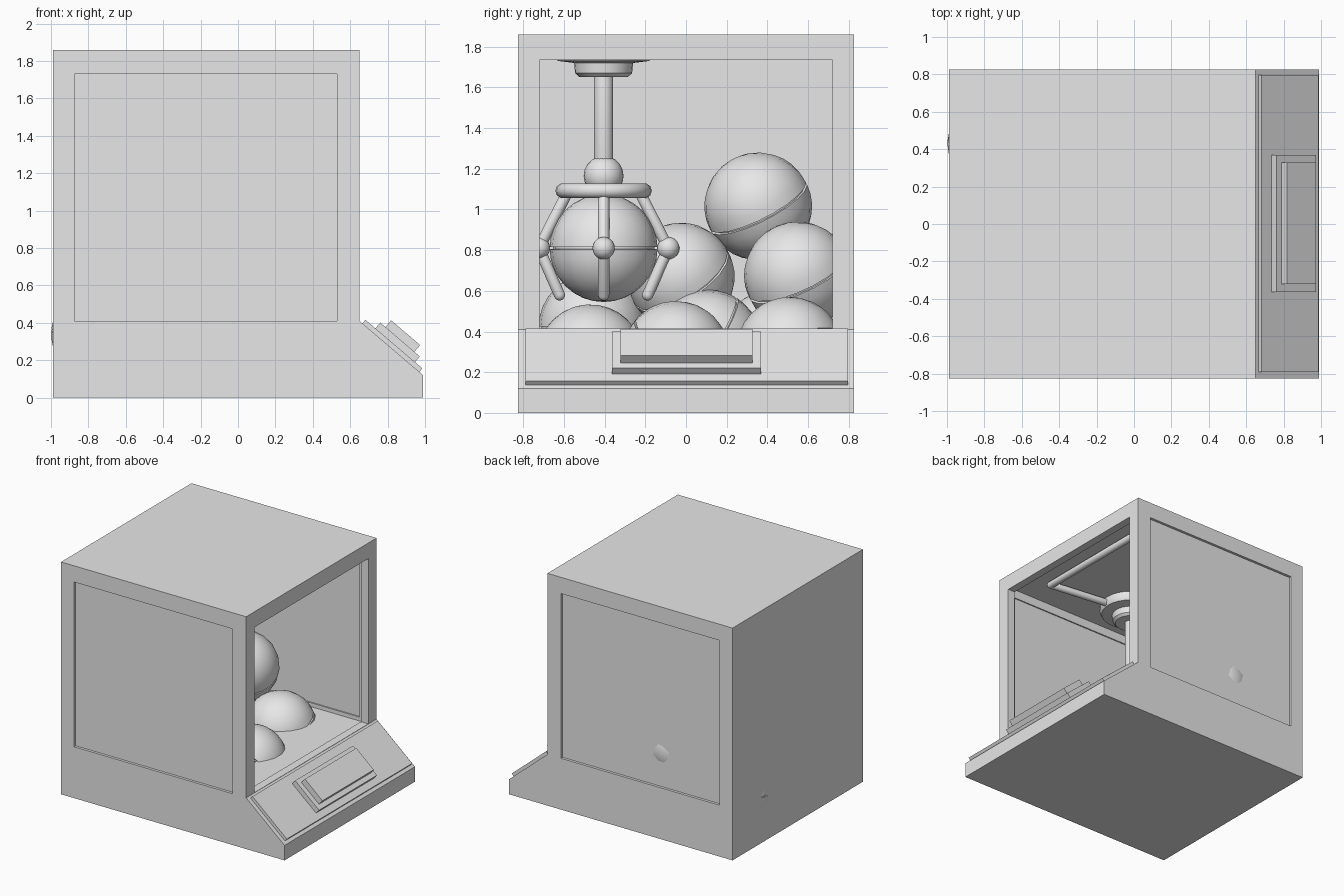
import bpy, bmesh, math
from mathutils import Vector, Euler

if "Cube" in bpy.data.objects:
    bpy.data.objects.remove(bpy.data.objects["Cube"])

grey = bpy.data.materials.new("light_grey")
grey.diffuse_color = (0.8, 0.8, 0.8, 1)
grey.use_nodes = True
grey.node_tree.nodes["Principled BSDF"].inputs["Base Color"].default_value = grey.diffuse_color


def add_object(name, bm, smooth=False):
    bmesh.ops.recalc_face_normals(bm, faces=bm.faces)
    mesh = bpy.data.meshes.new(name)
    bm.to_mesh(mesh)
    bm.free()
    mesh.materials.append(grey)
    ob = bpy.data.objects.new(name, mesh)
    bpy.context.collection.objects.link(ob)
    if smooth:
        bpy.ops.object.select_all(action='DESELECT')
        bpy.context.view_layer.objects.active = ob
        ob.select_set(True)
        bpy.ops.object.shade_smooth_by_angle(angle=math.radians(40))
    return ob


def prism(name, profile, y0, y1):
    """Extrude an x-z profile along y."""
    bm = bmesh.new()
    face = bm.faces.new([bm.verts.new((x, y0, z)) for x, z in profile])
    ext = bmesh.ops.extrude_face_region(bm, geom=[face])["geom"]
    bmesh.ops.translate(bm, vec=(0, y1 - y0, 0),
                        verts=[v for v in ext if isinstance(v, bmesh.types.BMVert)])
    return add_object(name, bm)


def box(name, x0, x1, y0, y1, z0, z1):
    return prism(name, [(x0, z0), (x1, z0), (x1, z1), (x0, z1)], y0, y1)


def lathe(name, profile, loc, rot=(0, 0, 0), steps=20):
    """Spin an (r, z) profile around z."""
    bm = bmesh.new()
    verts = [bm.verts.new((r, 0, z)) for r, z in profile]
    edges = [bm.edges.new(p) for p in zip(verts, verts[1:])]
    bmesh.ops.spin(bm, geom=verts + edges, cent=(0, 0, 0), axis=(0, 0, 1),
                   angle=2 * math.pi, steps=steps)
    bmesh.ops.remove_doubles(bm, verts=bm.verts, dist=0.0005)
    ob = add_object(name, bm, True)
    ob.location, ob.rotation_euler = loc, rot
    return ob


def rod(name, a, b, r):
    """Straight round bar with domed ends."""
    a, b = Vector(a), Vector(b)
    d = b - a
    arc = [i * math.pi / 8 for i in range(5)]
    prof = [(r * math.sin(t), -r * math.cos(t)) for t in arc]
    prof += [(r * math.cos(t), d.length + r * math.sin(t)) for t in arc]
    return lathe(name, prof, a, d.to_track_quat('Z', 'Y').to_euler(), 14)


def knob(name, loc, r):
    prof = [(r * math.sin(i * math.pi / 10), -r * math.cos(i * math.pi / 10)) for i in range(11)]
    return lathe(name, prof, loc)


# Cabinet with sloped console front, hollowed out
cabinet = prism("cabinet", [(-0.99, 0), (0.99, 0), (0.99, 0.12), (0.65, 0.41),
                            (0.65, 1.86), (-0.99, 1.86)], -0.825, 0.825)
cutters = [box("cavity_cutter", -0.93, 0.585, -0.78, 0.78, 0.38, 1.80),
           box("front_cutter", 0.3, 0.9, -0.72, 0.72, 0.412, 1.735),
           box("window_cutter", -0.875, 0.53, -1, 1, 0.411, 1.73)]
bpy.context.view_layer.objects.active = cabinet
for c in cutters:
    mod = cabinet.modifiers.new("cut", 'BOOLEAN')
    mod.operation, mod.solver, mod.object = 'DIFFERENCE', 'EXACT', c
    bpy.ops.object.modifier_apply(modifier=mod.name)
    bpy.data.objects.remove(c)

# Side window panes, set slightly into the walls
for side, name in ((-1, "left_window"), (1, "right_window")):
    y0, y1 = sorted((side * 0.79, side * 0.804))
    box(name, -0.875, 0.53, y0, y1, 0.411, 1.73)

# Stacked plates on the sloped console: distance down slope, height off it, half width
along, out = Vector((0.761, -0.649)), Vector((0.649, 0.761))
for name, s0, s1, h0, h1, w in (("console_panel", 0.02, 0.42, 0, 0.025, 0.79),
                                ("button_frame", 0.09, 0.368, 0.025, 0.065, 0.363),
                                ("button", 0.126, 0.33, 0.065, 0.112, 0.322)):
    corners = [(s0, h0), (s1, h0), (s1, h1), (s0, h1)]
    prism(name, [Vector((0.65, 0.41)) + along * s + out * h for s, h in corners],
          -w, w + 0.006)

# Ceiling rails
cx, cy = -0.31, -0.405
rod("cross_rail", (0.41, -0.50, 1.765), (0.41, 0.50, 1.765), 0.028)
rod("carriage_rail", (0.41, -0.50, 1.765), (cx, cy, 1.765), 0.028)

# Claw carriage, pole, hub and ring
lathe("carriage", [(0, 1.80), (0.235, 1.80), (0.24, 1.755), (0.225, 1.73), (0.145, 1.72),
                   (0.14, 1.67), (0.12, 1.652), (0, 1.652)], (cx, cy, 0), steps=28)
rod("claw_pole", (cx, cy, 1.2), (cx, cy, 1.68), 0.048)
knob("claw_hub", (cx, cy, 1.165), 0.098)
ring = [(0.2 + 0.037 * math.cos(t * math.pi / 5), 1.092 + 0.037 * math.sin(t * math.pi / 5))
        for t in range(-3, 4)]
lathe("claw_ring", [(0, ring[0][1])] + ring + [(0, ring[-1][1])], (cx, cy, 0), steps=28)

# Four jointed fingers
for i in range(4):
    a = i * math.pi / 2
    top, joint, tip = [(cx + r * math.cos(a), cy + r * math.sin(a), z)
                       for r, z in ((0.185, 1.07), (0.318, 0.81), (0.217, 0.58))]
    rod("upper_finger", top, joint, 0.028)
    rod("lower_finger", joint, tip, 0.028)
    knob("finger_joint", joint, 0.055)

# Capsule balls with a seam groove round the middle
R = 0.265
half = [(R * math.cos(t), R * math.sin(t)) for t in
        [0.022] + [i * math.pi / 16 for i in range(1, 9)]]
groove = [(R - 0.015, -0.005), (R - 0.015, 0.005)]
capsule = [(r, -z) for r, z in reversed(half)] + groove + half
balls = [((cx, cy, 0.81), (0, 0, 0)),
         ((-0.34, 0.55, 0.675), (0.4, 0.35, 0)),
         ((-0.60, 0.355, 1.015), (0.45, 0.3, 0)),
         ((-0.55, -0.025, 0.67), (0.5, 0.5, 0)),
         ((0.02, 0.51, 0.305), (0.3, -0.3, 0)),
         ((0.15, -0.05, 0.285), (-0.7, 0.3, 0)),
         ((-0.35, 0.11, 0.34), (1.0, 0.3, 0)),
         ((-0.15, -0.47, 0.268), (0.2, 0.2, 0)),
         ((-0.66, -0.46, 0.42), (0, 0, 0.3)),
         ((-0.734, 0.43, 0.34), (0.2, 0.1, 0))]
for loc, rot in balls:
    lathe("capsule_ball", capsule, loc, rot, 20)
